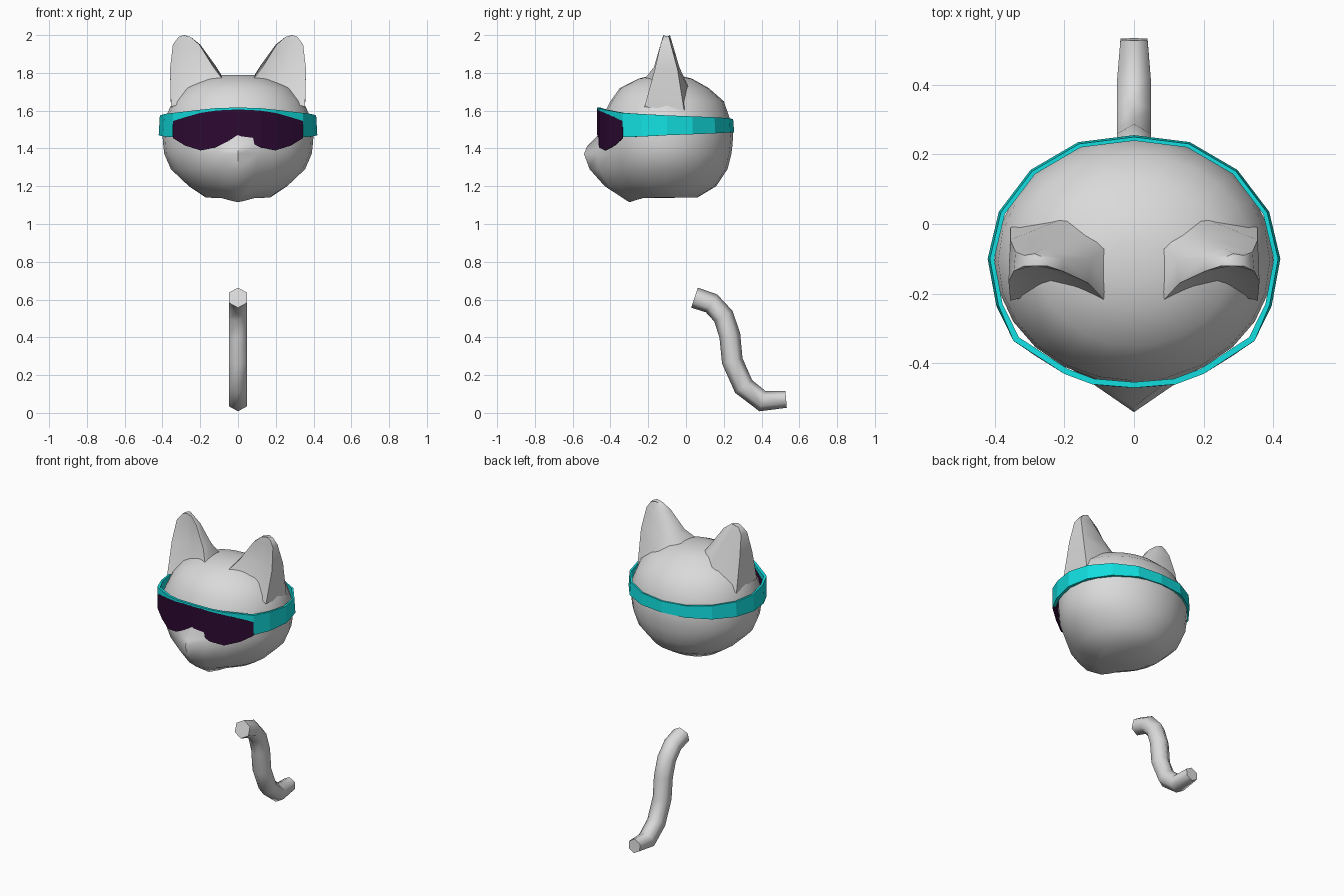
import bpy
import bmesh
from math import sin, cos, pi, exp, radians
from mathutils import Vector

default_cube = bpy.data.objects.get("Cube")
if default_cube:
    bpy.data.objects.remove(default_cube, do_unlink=True)

CENTRE_Y = -0.105


def make_material(name, colour):
    mat = bpy.data.materials.new(name)
    mat.use_nodes = True
    mat.diffuse_color = (*colour, 1)
    mat.node_tree.nodes["Principled BSDF"].inputs["Base Color"].default_value = (*colour, 1)
    return mat


fur = make_material("light grey fur", (0.7, 0.7, 0.7))
teal = make_material("teal band", (0.006, 0.72, 0.73))
tint = make_material("dark purple lens", (0.026, 0.003, 0.032))


def loft(name, rings, material, loop=False, smooth_angle=None):
    """Skin a row of equal-sized rings; close it into a loop or cap its ends."""
    bm = bmesh.new()
    rows = [[bm.verts.new(point) for point in ring] for ring in rings]
    pairs = list(zip(rows, rows[1:]))
    if loop:
        pairs.append((rows[-1], rows[0]))
    else:
        bm.faces.new(rows[0])
        bm.faces.new(rows[-1])
    for a, b in pairs:
        for i in range(len(a)):
            j = (i + 1) % len(a)
            bm.faces.new((a[i], a[j], b[j], b[i]))
    bmesh.ops.recalc_face_normals(bm, faces=bm.faces)
    mesh = bpy.data.meshes.new(name)
    bm.to_mesh(mesh)
    bm.free()
    mesh.materials.append(material)
    obj = bpy.data.objects.new(name, mesh)
    bpy.context.collection.objects.link(obj)
    if smooth_angle:
        bpy.ops.object.select_all(action="DESELECT")
        obj.select_set(True)
        bpy.context.view_layer.objects.active = obj
        bpy.ops.object.shade_smooth_by_angle(angle=radians(smooth_angle))
    return obj


# Head: stacked ovals with a snout bump at the front
def head_ring(z, width, front, back, bump, spread, sides=24):
    middle, depth = (front + back) / 2, (back - front) / 2
    ring = []
    for i in range(sides):
        angle = 2 * pi * i / sides
        x, y = width * sin(angle), middle - depth * cos(angle)
        nose = exp(-(x / spread) ** 2) if cos(angle) > 0 else 0
        chin_drop = 0.025 * nose if z < 1.15 else 0
        ring.append((x, y - bump * nose, z - chin_drop))
    return ring


head_levels = [
    # height, half width, front, back, snout bump, snout spread
    (1.14, 0.17, -0.24, 0.06, 0.06, 0.06),
    (1.20, 0.26, -0.37, 0.16, 0.06, 0.12),
    (1.29, 0.355, -0.43, 0.22, 0.08, 0.12),
    (1.37, 0.39, -0.45, 0.24, 0.09, 0.10),
    (1.41, 0.395, -0.455, 0.245, 0.07, 0.075),
    (1.47, 0.40, -0.457, 0.25, 0.01, 0.07),
    (1.55, 0.39, -0.45, 0.235, 0, 1),
    (1.65, 0.345, -0.40, 0.20, 0, 1),
    (1.72, 0.275, -0.35, 0.12, 0, 1),
    (1.77, 0.17, -0.25, 0.03, 0, 1),
    (1.79, 0.07, -0.17, -0.05, 0, 1),
]
loft("head", [head_ring(*level) for level in head_levels], fur, smooth_angle=50)

# Ears: sections running front outer, front hollow, front inner, then round the back
ear_sections = [
    [(0.355, -0.22, 1.62), (0.23, -0.19, 1.66), (0.07, -0.235, 1.75),
     (0.07, -0.06, 1.76), (0.19, 0.02, 1.71), (0.355, -0.01, 1.6)],
    [(0.36, -0.165, 1.82), (0.25, -0.13, 1.82), (0.13, -0.17, 1.83),
     (0.12, -0.1, 1.84), (0.2, -0.035, 1.83), (0.355, -0.045, 1.82)],
    [(0.345, -0.135, 1.95), (0.28, -0.12, 1.95), (0.205, -0.135, 1.95),
     (0.2, -0.1, 1.95), (0.26, -0.07, 1.95), (0.34, -0.08, 1.95)],
    [(0.315, -0.12, 1.99), (0.29, -0.12, 2), (0.25, -0.12, 1.99),
     (0.25, -0.1, 1.99), (0.285, -0.085, 2), (0.315, -0.09, 1.99)],
]
for name, side in (("left_ear", 1), ("right_ear", -1)):
    rings = [[(side * x, y, z) for x, y, z in ring] for ring in ear_sections]
    loft(name, rings, fur, smooth_angle=60)


# Goggles: rectangular wall sections set along a mirrored outline
def wall(x, y, bottom, top, inset, lean=1.0):
    def at(scale, z):
        return (x * scale, CENTRE_Y + (y - CENTRE_Y) * scale, z)
    return [at(1, bottom), at(lean, top), at(inset, top), at(inset, bottom)]


def mirrored(points):
    return [(-x, *rest) for x, *rest in reversed(points) if x > 0]


# Strap goes from the back to the front, narrowing to a rim over the lens
strap = [
    (0, 0.255, 1.485, 1.555),
    (0.16, 0.235, 1.485, 1.56),
    (0.297, 0.155, 1.48, 1.565),
    (0.388, 0.035, 1.475, 1.57),
    (0.42, -0.10, 1.47, 1.575),
    (0.395, -0.235, 1.463, 1.582),
    (0.347, -0.333, 1.46, 1.588),
    (0.345, -0.336, 1.545, 1.588),
    (0.20, -0.43, 1.588, 1.605),
    (0.12, -0.46, 1.60, 1.613),
    (0, -0.47, 1.606, 1.617),
]
strap_rings = [wall(*p, inset=0.955, lean=0.985 if p[1] > -0.33 else 1.0)
               for p in strap + mirrored(strap)]
loft("headband", strap_rings, teal, loop=True)

# Lens with a notch over the snout
lens = [
    (0.345, -0.336, 1.455, 1.545),
    (0.28, -0.38, 1.415, 1.565),
    (0.20, -0.43, 1.39, 1.588),
    (0.12, -0.46, 1.405, 1.60),
    (0.06, -0.466, 1.435, 1.604),
    (0, -0.47, 1.472, 1.606),
]
loft("visor", [wall(*p, inset=0.985) for p in lens + mirrored(lens)], tint)

# Tail: six-sided tube along a bent path in the middle plane
tail_path = [Vector((0, y, z)) for y, z in (
    (0.045, 0.61), (0.135, 0.58), (0.198, 0.512), (0.232, 0.41),
    (0.245, 0.275), (0.305, 0.14), (0.405, 0.062), (0.53, 0.072))]
tail_rings = []
for i, point in enumerate(tail_path):
    before, after = tail_path[max(i - 1, 0)], tail_path[min(i + 1, len(tail_path) - 1)]
    along = (after - before).normalized()
    across = Vector((1, 0, 0))
    up = across.cross(along)
    radius = 0.045 if i == len(tail_path) - 1 else 0.056
    tail_rings.append([point + radius * (across * sin(k * pi / 3) + up * cos(k * pi / 3))
                       for k in range(6)])
loft("tail", tail_rings, fur, smooth_angle=65)
